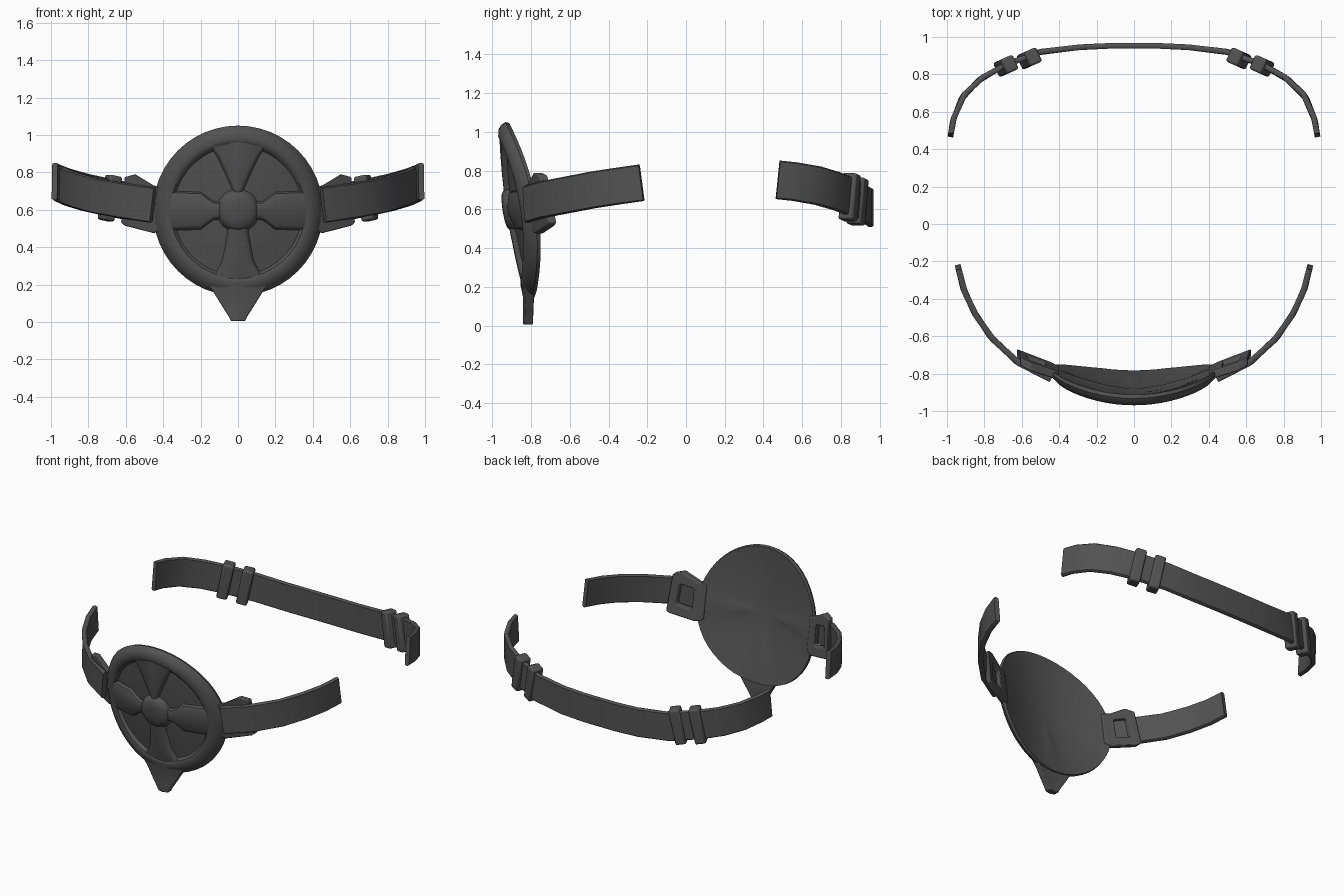
import bpy, bmesh, math
from mathutils import Vector

if "Cube" in bpy.data.objects:
    bpy.data.objects.remove(bpy.data.objects["Cube"])

mat = bpy.data.materials.new("dark grey")
mat.use_nodes = True
COL = (0.085, 0.085, 0.085, 1)
mat.diffuse_color = COL
mat.node_tree.nodes["Principled BSDF"].inputs["Base Color"].default_value = COL

CZ = 0.595      # height of the disc centre
RIM = 0.455     # disc radius


def shell(x, d, z):
    """Bend a flat point (depth d behind the face) onto the tilted, domed shell."""
    r2 = min((x * x + (z - CZ) ** 2) / RIM ** 2, 1)
    y = -0.90 - 0.15 * (max(z, 0.18) - 0.6) + 0.4 * x * x - 0.03 * (1 - r2)
    return Vector((x, y + d, z))


def finish(name, bm, mirror=False, bevel=0):
    bmesh.ops.remove_doubles(bm, verts=bm.verts, dist=0.0005)
    bmesh.ops.recalc_face_normals(bm, faces=bm.faces)
    me = bpy.data.meshes.new(name)
    bm.to_mesh(me)
    bm.free()
    ob = bpy.data.objects.new(name, me)
    bpy.context.collection.objects.link(ob)
    me.materials.append(mat)
    bpy.ops.object.select_all(action='DESELECT')
    ob.select_set(True)
    bpy.context.view_layer.objects.active = ob
    bpy.ops.object.shade_smooth_by_angle(angle=math.radians(40))
    if bevel:
        b = ob.modifiers.new("bevel", 'BEVEL')
        b.width, b.segments = bevel, 2
    if mirror:
        ob.modifiers.new("mirror", 'MIRROR')
    return ob


def loft(bm, rings, close=False, caps=True):
    """Skin a list of closed point rings."""
    vs = [[bm.verts.new(p) for p in ring] for ring in rings]
    pairs = list(zip(vs, vs[1:])) + ([(vs[-1], vs[0])] if close else [])
    for a, b in pairs:
        for i in range(len(a)):
            j = (i + 1) % len(a)
            bm.faces.new((a[i], a[j], b[j], b[i]))
    if caps and not close:
        bm.faces.new(vs[0])
        bm.faces.new(vs[-1])


def revolve(name, profile, seg=48):
    bm = bmesh.new()
    rings = []
    for r, d, ridge in profile:
        ring = []
        for i in range(seg):
            a = math.tau * i / seg
            # raised rays on the back toward the side loops and the bottom tab
            ray = sum(math.exp(-(math.remainder(a - c, math.tau) / 0.16) ** 2)
                      for c in (0, math.pi, -math.pi / 2))
            ring.append(shell(r * math.cos(a), d + ridge * ray, CZ + r * math.sin(a)))
        rings.append(ring)
    loft(bm, rings, caps=False)
    return finish(name, bm)


# Disc: recessed floor, rounded rim and hollow back in one profile
revolve("disc", [(0.0001, 0.03, 0), (0.12, 0.03, 0), (0.24, 0.03, 0), (0.345, 0.03, 0),
                 (0.36, 0.006, 0), (0.38, -0.004, 0), (0.415, -0.002, 0), (0.44, 0.012, 0),
                 (RIM, 0.035, 0), (0.45, 0.055, 0), (0.3, 0.052, 0.01),
                 (0.15, 0.049, 0.007), (0.0001, 0.046, 0)])

# Domed hub
revolve("hub", [(0.115, 0.03, 0), (0.1, 0.0, 0), (0.085, -0.01, 0),
                (0.05, -0.016, 0), (0.0001, -0.018, 0)], 24)


def spoke(name, angle, stations):
    """Raised bar with sloping sides, given (radius, half width) stations."""
    bm = bmesh.new()
    c, s = math.cos(angle), math.sin(angle)
    rings = []
    for r, w in stations:
        ring = []
        for t, d in ((-w - 0.015, 0.035), (-w - 0.004, 0.01), (-w + 0.008, 0.003), (0, 0.002),
                     (w - 0.008, 0.003), (w + 0.004, 0.01), (w + 0.015, 0.035)):
            ring.append(shell(r * c - t * s, d, CZ + r * s + t * c))
        rings.append(ring)
    loft(bm, rings)
    finish(name, bm)


side = [(0.06, 0.035), (0.13, 0.036), (0.165, 0.06), (0.2, 0.088), (0.3, 0.09), (0.37, 0.095)]
spoke("left_spoke", 0, side)
spoke("right_spoke", math.pi, side)
spoke("top_spoke", math.pi / 2, [(0.07, 0.012), (0.1, 0.012), (0.2, 0.056),
                                 (0.295, 0.102), (0.33, 0.13), (0.37, 0.16)])
spoke("bottom_spoke", -math.pi / 2, [(0.06, 0.04), (0.12, 0.044), (0.265, 0.07),
                                     (0.315, 0.095), (0.37, 0.14)])

# Bottom tab
bm = bmesh.new()
rings = []
for z, w in ((0.22, 0.17), (0.15, 0.125), (0.08, 0.082), (0.03, 0.05), (0.005, 0.038)):
    front = [shell(w * t, 0.01 * abs(t) - 0.004, z) for t in (-1, -0.5, 0, 0.5, 1)]
    back = [shell(w * t, 0.047, z) for t in (1, 0.5, 0, -0.5, -1)]
    rings.append(front + back)
loft(bm, rings)
finish("bottom_tab", bm, bevel=0.006)

# Side loops with a window for the strap
outer = [(0.40, 0.72), (0.45, 0.73), (0.55, 0.79), (0.605, 0.775),
         (0.625, 0.53), (0.605, 0.515), (0.45, 0.475), (0.40, 0.49)]
inner = [(0.472, 0.68), (0.48, 0.69), (0.55, 0.712), (0.562, 0.70),
         (0.575, 0.585), (0.565, 0.572), (0.485, 0.55), (0.475, 0.56)]
bm = bmesh.new()
loft(bm, [[shell(x, d, z) for x, z in pts]
          for pts, d in ((outer, 0.02), (outer, 0.065), (inner, 0.065), (inner, 0.02))],
     close=True)
finish("side_loop", bm, mirror=True, bevel=0.01)


def frame(pts, i):
    """Position, tangent, up and normal at a path point."""
    t = (pts[min(i + 1, len(pts) - 1)] - pts[max(i - 1, 0)]).normalized()
    up = (Vector((0, 0, 1)) - t * t.z).normalized()
    return pts[i], t, up, t.cross(up)


def strap(name, pts, half, thick, mirror):
    bm = bmesh.new()
    rings = []
    for i in range(len(pts)):
        p, t, up, n = frame(pts, i)
        rings.append([p + up * (half * a) + n * (thick * b) for a, b in
                      ((-1, -0.4), (-0.93, -1), (0.93, -1), (1, -0.4),
                       (1, 0.4), (0.93, 1), (-0.93, 1), (-1, 0.4))])
    loft(bm, rings)
    finish(name, bm, mirror=mirror)


# Front straps
strap("front_strap", [Vector(p) for p in (
    (0.455, -0.825, 0.625), (0.62, -0.74, 0.65), (0.76, -0.61, 0.675),
    (0.85, -0.48, 0.70), (0.91, -0.35, 0.72), (0.94, -0.23, 0.737))], 0.095, 0.016, True)

# Back strap, one band across both sides
half_path = [Vector(p) for p in (
    (0.98, 0.475, 0.752), (0.965, 0.56, 0.743), (0.915, 0.68, 0.722), (0.82, 0.775, 0.694),
    (0.69, 0.85, 0.665), (0.50, 0.92, 0.63), (0.29, 0.945, 0.612), (0.12, 0.953, 0.608))]
path = half_path + [Vector((-p.x, p.y, p.z)) for p in reversed(half_path)]
strap("back_strap", path, 0.1, 0.015, False)

# Two slider buckles on each side of the back strap
for name, x, y, z in (("outer_buckle", 0.685, 0.845, 0.662), ("inner_buckle", 0.56, 0.885, 0.64)):
    p, t, up, n = frame([Vector((x + 0.1, y - 0.045, z + 0.022)), Vector((x, y, z)),
                         Vector((x - 0.1, y + 0.045, z - 0.022))], 1)
    bm = bmesh.new()
    loft(bm, [[p + t * s + up * (0.122 * a) + n * (0.042 * b)
               for a, b in ((-1, -1), (1, -1), (1, 1), (-1, 1))] for s in (-0.036, 0.036)])
    finish(name, bm, mirror=True, bevel=0.012)
